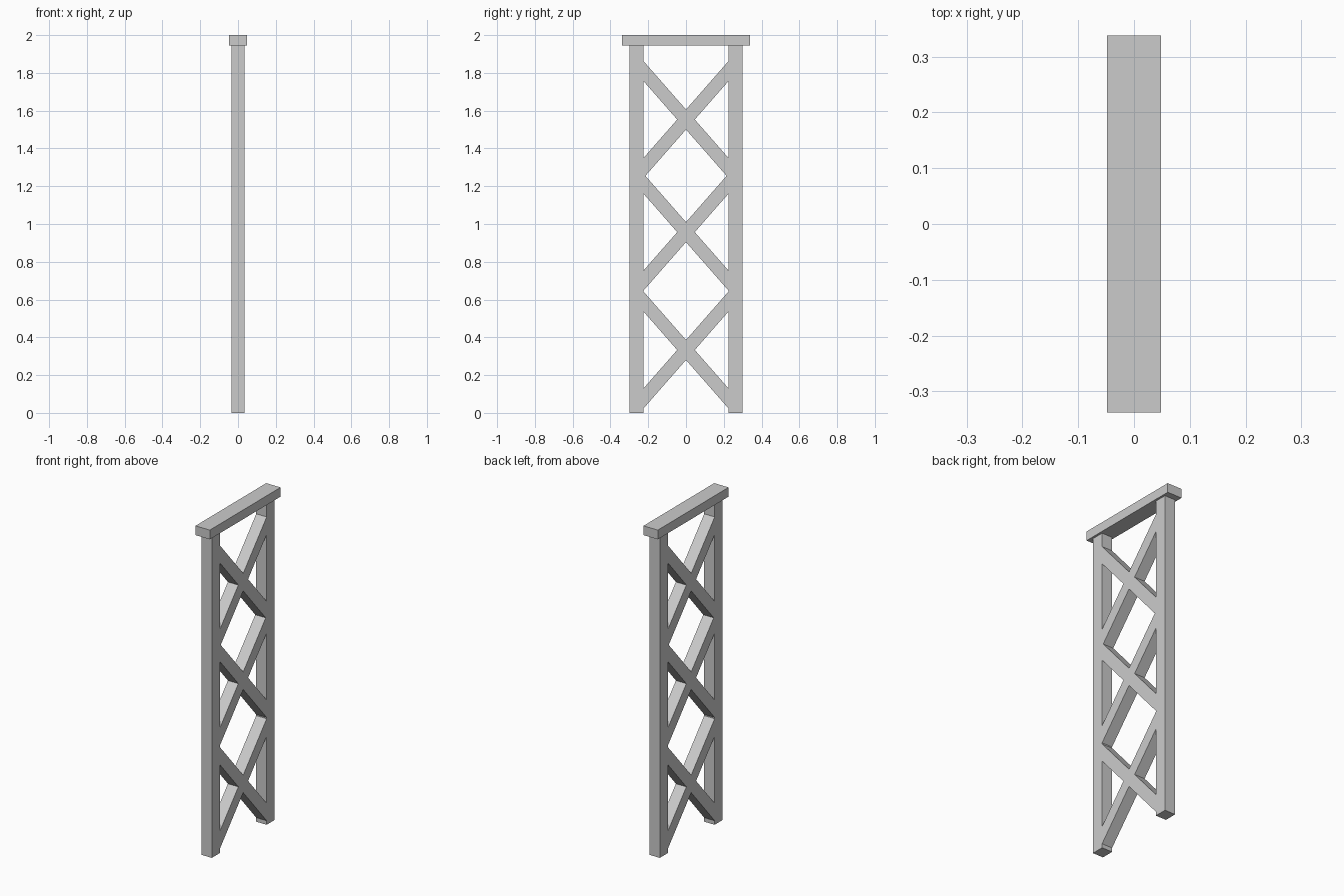
import bpy, math

if "Cube" in bpy.data.objects:
    bpy.data.objects.remove(bpy.data.objects["Cube"])


def box(name, size, loc, tilt=0.0):
    bpy.ops.mesh.primitive_cube_add(size=1, location=loc, rotation=(tilt, 0, 0))
    ob = bpy.context.object
    ob.name = name
    ob.scale = size
    bpy.ops.object.transform_apply(location=False, rotation=True, scale=True)
    return ob


DEPTH = 0.07      # thickness of legs and braces along x
TILT = math.atan(1.14)

# top cap
box("top_cap", (0.096, 0.676, 0.056), (0, 0, 1.972))

# upright legs
for side, label in ((-1, "front"), (1, "back")):
    box(label + "_leg", (DEPTH, 0.076, 1.95), (0, side * 0.262, 0.975))

# three crossed pairs of braces between the legs
for i, z in enumerate((0.333, 0.957, 1.553)):
    for side, label in ((-1, "falling"), (1, "rising")):
        box(f"{label}_brace_{i + 1}", (DEPTH, 0.824, 0.07), (0, 0, z), side * TILT)
